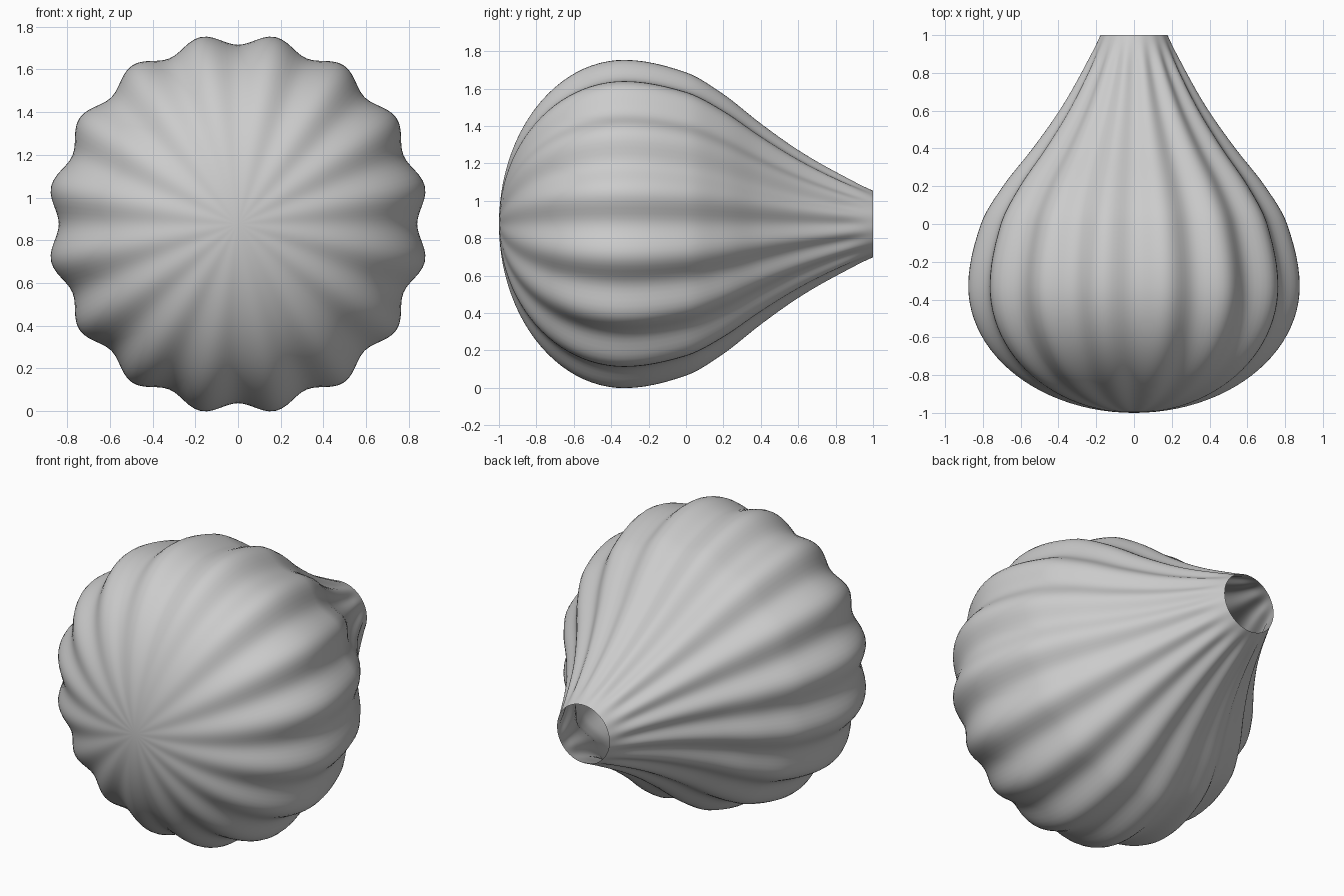
import bpy, bmesh, math
from mathutils import Vector

cube = bpy.data.objects.get("Cube")
if cube:
    bpy.data.objects.remove(cube)

LOBES, PER_LOBE = 16, 12
CENTRE_Z = 0.876
WIDEST_Y, RADIUS = -0.33, 0.866
FLUTE = 0.031
TAIL = [(0.0, 0.80), (0.2, 0.685), (0.4, 0.53), (0.6, 0.39), (0.8, 0.275), (1.0, 0.178)]


def outline():
    """Rounded front followed by a smooth taper to the open neck."""
    points = []
    for i in range(1, 25):
        a = i / 24 * math.pi / 2
        points.append((WIDEST_Y - (1 + WIDEST_Y) * math.cos(a), RADIUS * math.sin(a)))
    knots = [(2 * WIDEST_Y, 0.80), (WIDEST_Y, RADIUS)] + TAIL
    knots.append((1.2, 0.09))
    for k in range(1, len(knots) - 2):
        p0, p1, p2, p3 = (Vector(p) for p in knots[k - 1:k + 3])
        # Slopes allow for the uneven knot spacing
        m1 = (p2.y - p0.y) / (p2.x - p0.x) * (p2.x - p1.x)
        m2 = (p3.y - p1.y) / (p3.x - p1.x) * (p2.x - p1.x)
        if k == 1:
            m1 = 0
        for j in range(1, 7):
            t = j / 6
            r = ((2*t**3 - 3*t**2 + 1) * p1.y + (t**3 - 2*t**2 + t) * m1
                 + (3*t**2 - 2*t**3) * p2.y + (t**3 - t**2) * m2)
            points.append((p1.x + (p2.x - p1.x) * t, r))
    return points


# Fluted bulb: rings with a wavy radius, closed at the front, open at the neck
bm = bmesh.new()
count = LOBES * PER_LOBE
pole = bm.verts.new((0, -1, CENTRE_Z))
rings = []
for y, r in outline():
    fade = min(1, (1 - y) / 0.15)
    ring = []
    for i in range(count):
        a = i / count * math.tau
        rr = r * (1 - FLUTE * fade * math.cos(LOBES * a))
        ring.append(bm.verts.new((rr * math.sin(a), y, CENTRE_Z + rr * math.cos(a))))
    rings.append(ring)
for i in range(count):
    j = (i + 1) % count
    bm.faces.new((pole, rings[0][i], rings[0][j]))
    for a, b in zip(rings, rings[1:]):
        bm.faces.new((a[i], b[i], b[j], a[j]))
bmesh.ops.recalc_face_normals(bm, faces=bm.faces)
mesh = bpy.data.meshes.new("fluted_bulb")
bm.to_mesh(mesh)
bm.free()
mesh.shade_smooth()
bulb = bpy.data.objects.new("fluted_bulb", mesh)
bpy.context.collection.objects.link(bulb)

# Plain grey
grey = bpy.data.materials.new("light_grey")
grey.use_nodes = True
colour = (0.6, 0.6, 0.6, 1)
grey.diffuse_color = colour
grey.node_tree.nodes["Principled BSDF"].inputs["Base Color"].default_value = colour
mesh.materials.append(grey)
